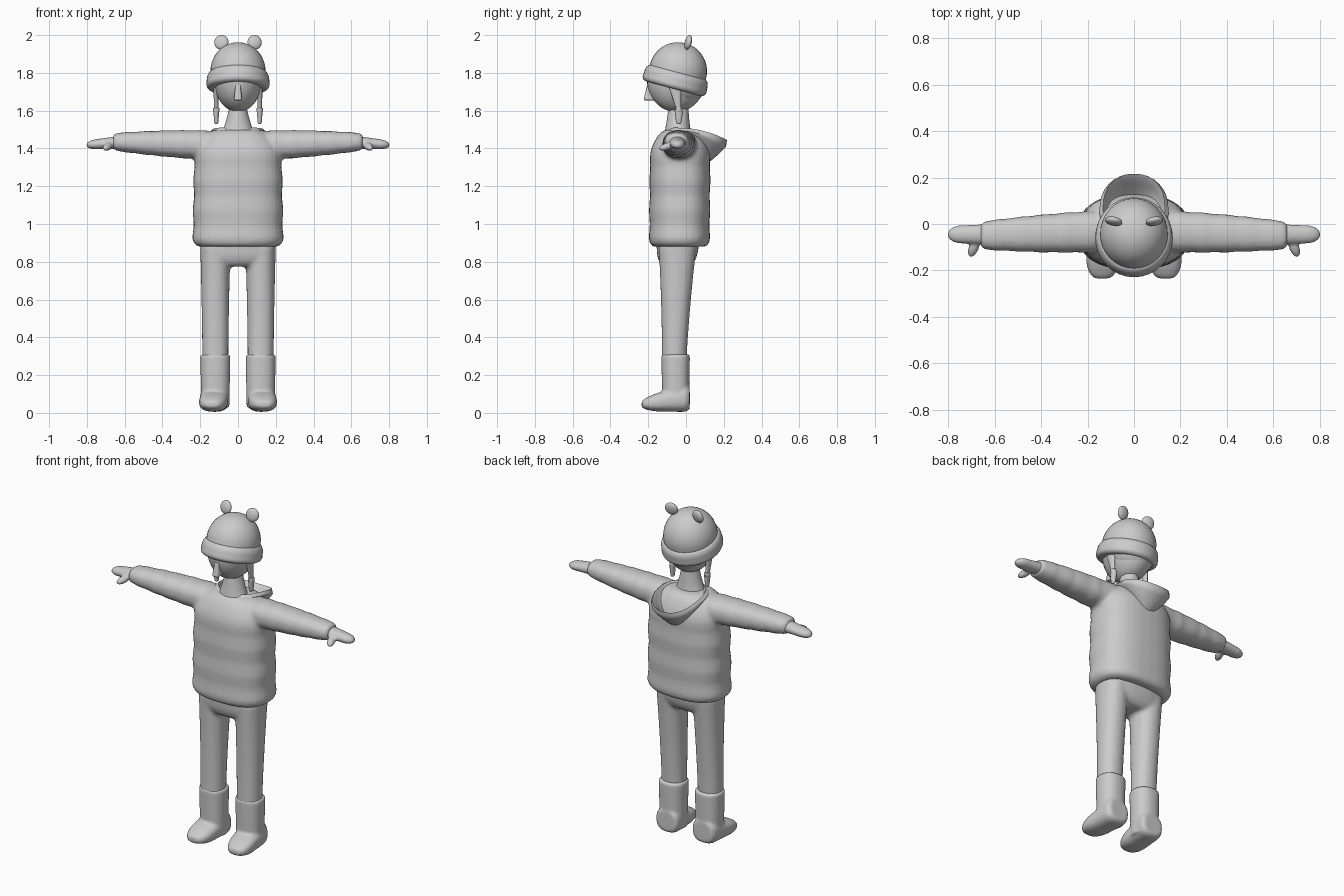
import bpy, bmesh, math
from mathutils import Matrix, Vector

cube = bpy.data.objects.get("Cube")
if cube:
    bpy.data.objects.remove(cube)

colour = (0.6, 0.6, 0.6, 1)
grey = bpy.data.materials.new("plain_grey")
grey.use_nodes = True
grey.diffuse_color = colour
grey.node_tree.nodes["Principled BSDF"].inputs["Base Color"].default_value = colour

SIDES, STEPS = 32, 24
# Cross-section directions for tubes that run along each axis
ACROSS = {"x": (Vector((0, 1, 0)), Vector((0, 0, 1))),
          "y": (Vector((1, 0, 0)), Vector((0, 0, 1))),
          "z": (Vector((1, 0, 0)), Vector((0, 1, 0)))}


def mix(a, b, t):
    return a + (b - a) * t


def oval(i, square):
    """Point i of a superellipse; a higher power is squarer."""
    angle = math.tau * i / SIDES
    return [math.copysign(abs(v) ** (2 / square), v) for v in (math.cos(angle), math.sin(angle))]


def rounding(distance, length, least):
    """Elliptical narrowing near the end of a tube."""
    if distance >= length:
        return 1
    return mix(least, 1, math.sqrt(1 - (1 - distance / length) ** 2))


def skin(bm, loops):
    rows = [[bm.verts.new(p) for p in loop] for loop in loops]
    for a, b in zip(rows, rows[1:]):
        for i in range(SIDES):
            bm.faces.new((a[i - 1], a[i], b[i], b[i - 1]))
    bm.faces.new(rows[0])
    bm.faces.new(rows[-1])


def tube(bm, axis, start, end, size, end_size, head=(0, 1), tail=(0, 1),
         square=2, ease=1, folds=0, puff=0, frame=Matrix()):
    """Tapering limb; head and tail give the rounded length and narrowest factor."""
    u, v = ACROSS[axis]
    loops = []
    for k in range(STEPS + 1):
        s = (1 - math.cos(math.pi * k / STEPS)) / 2
        centre = Vector(start).lerp(Vector(end), s)
        width, depth = (mix(a, b, s ** ease) for a, b in zip(size, end_size))
        f = rounding(s, *head) * rounding(1 - s, *tail)
        f *= 1 + puff * math.sin(math.tau * folds * s)
        ring = [oval(i, square) for i in range(SIDES)]
        loops.append([frame @ (centre + u * p * width * f + v * q * depth * f) for p, q in ring])
    skin(bm, loops)


def ball(bm, centre, size, tilt=0, turn=0):
    place = (Matrix.Translation(centre) @ Matrix.Rotation(math.radians(tilt), 4, "X")
             @ Matrix.Rotation(math.radians(turn), 4, "Z") @ Matrix.Diagonal((*size, 1)))
    bmesh.ops.create_uvsphere(bm, u_segments=SIDES, v_segments=STEPS, radius=1, matrix=place)


def finish(name, bm, mirror=False, voxel=0):
    bmesh.ops.recalc_face_normals(bm, faces=bm.faces)
    mesh = bpy.data.meshes.new(name)
    bm.to_mesh(mesh)
    bm.free()
    mesh.materials.append(grey)
    part = bpy.data.objects.new(name, mesh)
    bpy.context.collection.objects.link(part)
    bpy.ops.object.select_all(action="DESELECT")
    part.select_set(True)
    bpy.context.view_layer.objects.active = part
    bpy.ops.object.shade_smooth_by_angle(angle=math.radians(50))
    if mirror:
        part.modifiers.new("mirror", "MIRROR")
    if voxel:
        fuse = part.modifiers.new("fuse", "REMESH")
        fuse.mode, fuse.voxel_size, fuse.use_smooth_shade = "VOXEL", voxel, True
        relax = part.modifiers.new("relax", "SMOOTH")
        relax.factor, relax.iterations = 0.5, 5


# Jacket: padded body and mirrored sleeve, fused together
bm = bmesh.new()
tube(bm, "z", (0, -.035, .88), (0, -.03, 1.5), (.24, .16), (.23, .16),
     head=(.08, .84), tail=(.28, .4), square=2.5, folds=4, puff=.015)
tube(bm, "x", (.08, -.03, 1.415), (.66, -.05, 1.435), (.09, .078), (.06, .046),
     tail=(.04, .8), square=2.3, ease=2, folds=6, puff=.025)
finish("jacket", bm, mirror=True, voxel=.011)

# Hands with thumbs
bm = bmesh.new()
tube(bm, "x", (.63, -.045, 1.432), (.803, -.045, 1.418), (.045, .034), (.036, .024), tail=(.3, .1))
ball(bm, (.69, -.1, 1.41), (.022, .047, .02), tilt=18, turn=20)
finish("hands", bm, mirror=True, voxel=.007)

# Trousers: hips and mirrored leg, fused together
bm = bmesh.new()
tube(bm, "z", (0, -.05, .775), (0, -.04, .96), (.2, .1), (.2, .12), head=(.4, .6), square=2.5)
tube(bm, "z", (.12, -.063, .27), (.12, -.045, .88), (.069, .066), (.08, .1), square=2.2, ease=1.5)
finish("trousers", bm, mirror=True, voxel=.011)

# Boots: shaft and foot, toes turned slightly outwards
bm = bmesh.new()
tube(bm, "z", (.12, -.055, .03), (.12, -.055, .31), (.074, .07), (.08, .076), tail=(.05, .9), square=2.3)
tube(bm, "y", (.12, .02, .08), (.137, -.235, .045), (.077, .075), (.075, .037),
     head=(.15, .7), tail=(.4, .3), square=2.6)
finish("boots", bm, mirror=True, voxel=.008)

# Head, neck and nose
bm = bmesh.new()
ball(bm, (0, -.052, 1.765), (.127, .155, .172))
finish("head", bm)
bm = bmesh.new()
tube(bm, "z", (0, -.045, 1.45), (0, -.04, 1.62), (.12, .085), (.045, .052), ease=.5)
finish("neck", bm)
bm = bmesh.new()
tube(bm, "z", (0, -.195, 1.655), (0, -.193, 1.735), (.022, .03), (.013, .013), head=(.15, .8), square=4)
finish("nose", bm)

# Hair at the back of the head
bm = bmesh.new()
ball(bm, (0, -.02, 1.745), (.13, .125, .115), tilt=-15)
finish("hair", bm)

# Braids with bands and tassels
bm = bmesh.new()
tube(bm, "z", (.115, -.038, 1.6), (.118, -.06, 1.74), (.011, .012), (.013, .035))
tube(bm, "z", (.115, -.038, 1.595), (.115, -.038, 1.615), (.017, .018), (.017, .018),
     head=(.3, .8), tail=(.3, .8))
tube(bm, "z", (.115, -.038, 1.53), (.115, -.038, 1.6), (.009, .01), (.015, .022), head=(.1, .6), ease=.6)
finish("braids", bm, mirror=True)

# Hat, tilted back: dome, rolled brim and flat round ears
tilted = Matrix.Translation((0, -.055, 1.76)) @ Matrix.Rotation(math.radians(-15), 4, "X")
bm = bmesh.new()
tube(bm, "z", (0, 0, 0), (0, 0, .203), (.146, .153), (.146, .153), tail=(.75, .02), frame=tilted)
finish("hat_dome", bm)
bm = bmesh.new()
tube(bm, "z", (0, 0, -.045), (0, 0, .045), (.17, .176), (.162, .17),
     head=(.3, .85), tail=(.4, .87), frame=tilted)
finish("hat_brim", bm)
bm = bmesh.new()
ball(bm, (.088, .012, 1.962), (.038, .018, .039), tilt=-14, turn=10)
finish("hat_ears", bm, mirror=True)

# Hood: open bag on the back, its wall running up outside and down inside
bm = bmesh.new()
loops = []
for k in range(STEPS + 1):
    way = 2 * k / STEPS
    rise = 1 - abs(1 - way)
    inset = .025 * rounding(way - 0.9, 0.3, 0) if way > 0.9 else 0
    flare = math.sin(rise * math.pi / 2)
    width = mix(.06, .152, flare) - inset
    front, back = mix(-.02, -.1, flare) + inset, mix(.09, .235, rise) - inset
    top, bottom = mix(1.44, 1.51, rise), mix(1.31, 1.435, rise ** 1.3) + inset / 2
    loop = []
    for i in range(SIDES):
        p, q = oval(i, 2.3)
        t = (1 + q) / 2
        loop.append((width * p, mix(front, back, t), mix(top, bottom, t ** 2.5)))
    loops.append(loop)
skin(bm, loops)
finish("hood", bm)
